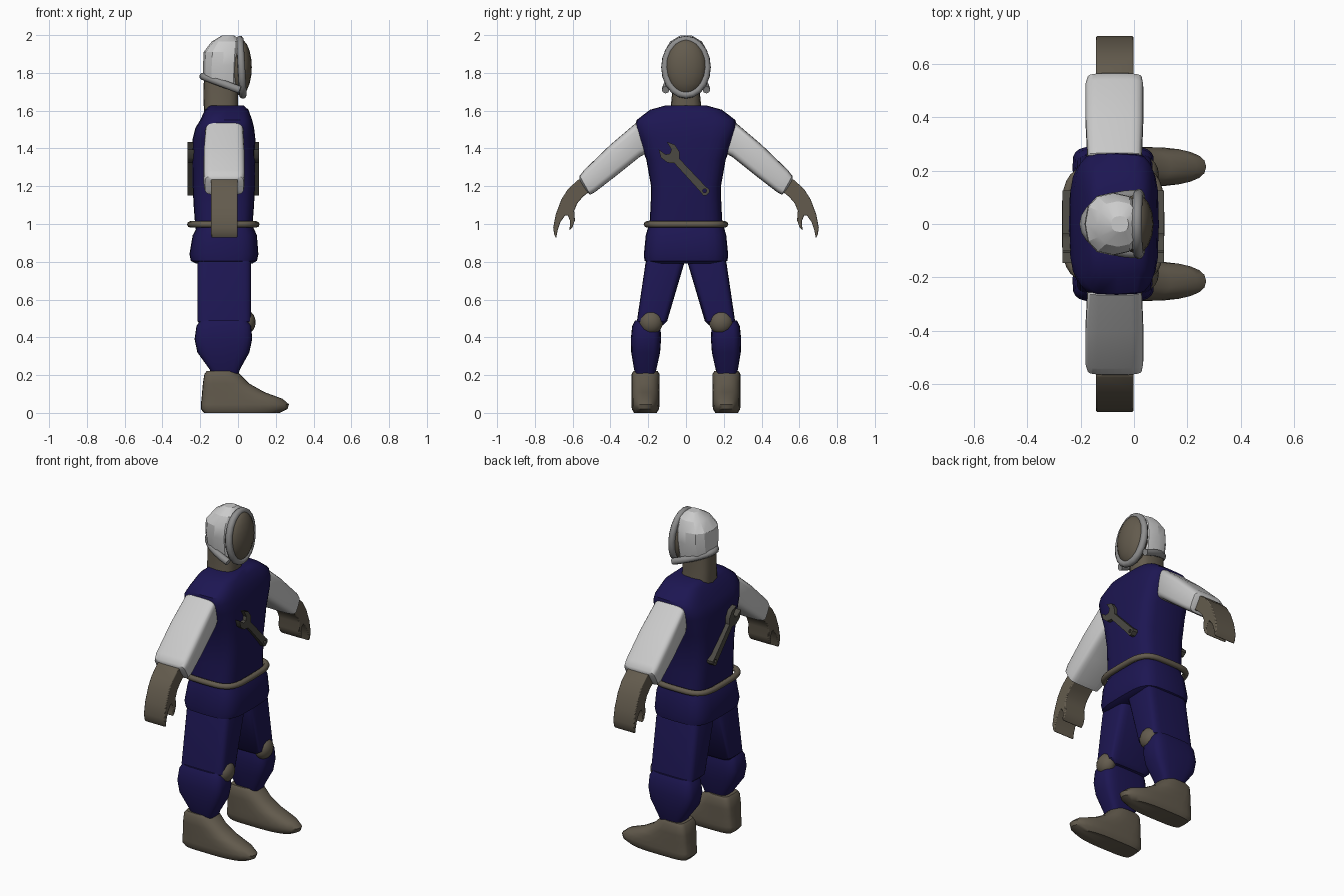
import bpy, bmesh, math
from mathutils import Vector

if "Cube" in bpy.data.objects:
    bpy.data.objects.remove(bpy.data.objects["Cube"])


def material(name, rgb):
    m = bpy.data.materials.new(name)
    m.diffuse_color = (*rgb, 1)
    m.use_nodes = True
    m.node_tree.nodes["Principled BSDF"].inputs["Base Color"].default_value = m.diffuse_color
    return m


NAVY = material("navy_cloth", (0.012, 0.008, 0.085))
BROWN = material("brown_leather", (0.125, 0.105, 0.075))
WHITE = material("white_cloth", (0.8, 0.8, 0.8))
GREY = material("grey_trim", (0.27, 0.27, 0.27))
STEEL = material("dark_steel", (0.07, 0.066, 0.055))


def finish(ob, mat, angle=40, mirror=False):
    ob.data.materials.clear()
    ob.data.materials.append(mat)
    bpy.ops.object.select_all(action='DESELECT')
    ob.select_set(True)
    bpy.context.view_layer.objects.active = ob
    if angle:
        bpy.ops.object.shade_smooth_by_angle(angle=math.radians(angle))
    if mirror:
        mod = ob.modifiers.new("mirror", 'MIRROR')
        mod.use_axis = (False, True, False)
        mod.use_mirror_merge = False
    return ob


def from_bmesh(name, bm):
    bmesh.ops.recalc_face_normals(bm, faces=bm.faces)
    me = bpy.data.meshes.new(name)
    bm.to_mesh(me)
    bm.free()
    ob = bpy.data.objects.new(name, me)
    bpy.context.collection.objects.link(ob)
    return ob


def power(v, p):
    return math.copysign(abs(v) ** (2 / p), v)


def loft(name, sections, mat, n=24, p=4, front=None, angle=40, mirror=False):
    """Skin rounded sections: (x0, x1, (y, z) one edge, (y, z) other edge[, tilt])."""
    bm = bmesh.new()
    rings = []
    for x0, x1, a, b, *tilt in sections:
        t = tilt[0] if tilt else 0
        c = Vector(((x0 + x1) / 2, (a[0] + b[0]) / 2, (a[1] + b[1]) / 2))
        u = Vector((0, a[0] - b[0], a[1] - b[1])) / 2
        ring = []
        for i in range(n):
            w = math.tau * i / n
            cw, sw = round(math.cos(w), 6), round(math.sin(w), 6)
            q = front if front and cw > 0 else p
            cx = power(cw, q)
            ring.append(bm.verts.new(c + Vector((cx * (x1 - x0) / 2, 0, t * cx)) + u * power(sw, q)))
        rings.append(ring)
    for r, s in zip(rings, rings[1:]):
        for i in range(n):
            j = (i + 1) % n
            bm.faces.new((r[i], r[j], s[j], s[i]))
    bm.faces.new(rings[0])
    bm.faces.new(rings[-1])
    return finish(from_bmesh(name, bm), mat, angle, mirror)


def level(x0, x1, y0, y1, z, tilt=0):
    return (x0, x1, (y1, z), (y0, z), tilt)


def prism(name, outline, x0, x1, mat, bevel=0.0, mirror=False):
    bm = bmesh.new()
    f = bm.faces.new([bm.verts.new((x0, y, z)) for y, z in outline])
    ext = bmesh.ops.extrude_face_region(bm, geom=[f])["geom"]
    bmesh.ops.translate(bm, vec=(x1 - x0, 0, 0), verts=[g for g in ext if isinstance(g, bmesh.types.BMVert)])
    ob = from_bmesh(name, bm)
    if bevel:
        mod = ob.modifiers.new("bevel", 'BEVEL')
        mod.width, mod.segments, mod.limit_method = bevel, 2, 'ANGLE'
    return finish(ob, mat, 40, mirror)


def tube(name, pts, r, mat, cyclic=False):
    cu = bpy.data.curves.new(name, 'CURVE')
    cu.dimensions, cu.bevel_depth, cu.bevel_resolution, cu.use_fill_caps = '3D', r, 2, True
    sp = cu.splines.new('POLY')
    sp.points.add(len(pts) - 1)
    for q, co in zip(sp.points, pts):
        q.co = (*co, 1)
    sp.use_cyclic_u = cyclic
    ob = bpy.data.objects.new(name, cu)
    bpy.context.collection.objects.link(ob)
    bpy.ops.object.select_all(action='DESELECT')
    ob.select_set(True)
    bpy.context.view_layer.objects.active = ob
    bpy.ops.object.convert(target='MESH')
    return finish(bpy.context.object, mat, 50)


def ball(name, loc, scale, mat, mirror=False, seg=16):
    bm = bmesh.new()
    bmesh.ops.create_uvsphere(bm, u_segments=seg, v_segments=10, radius=1)
    for v in bm.verts:
        v.co = Vector([c * s + l for c, s, l in zip(v.co, scale, loc)])
    return finish(from_bmesh(name, bm), mat, 40, mirror)


# Boots
loft("boots", [level(-.18, .22, .155, .275, 0), level(-.197, .262, .143, .287, .02),
               level(-.197, .27, .14, .288, .045), level(-.193, .235, .14, .288, .075),
               level(-.19, .14, .14, .288, .11), level(-.186, .06, .14, .288, .155),
               level(-.178, .01, .14, .288, .205), level(-.165, -.01, .15, .278, .222)],
     BROWN, p=5, front=2.4, mirror=True)

# Trousers
loft("lower_legs", [level(-.14, .0, .165, .265, .2), level(-.15, .01, .157, .275, .23),
                    level(-.215, .06, .137, .29, .32), level(-.23, .075, .132, .292, .39),
                    level(-.22, .07, .135, .285, .46), level(-.2, .05, .145, .27, .49)], NAVY, mirror=True)
loft("upper_legs", [level(-.195, .05, .12, .245, .465), level(-.215, .07, .1, .26, .485),
                    level(-.215, .07, .01, .215, .79), level(-.2, .06, .01, .2, .83)], NAVY, p=6, mirror=True)
ball("knee_pads", (.045, .185, .48), (.048, .063, .062), BROWN, mirror=True)
loft("hips", [level(-.22, .075, -.19, .19, .79), level(-.25, .1, -.22, .22, .805),
              level(-.257, .108, -.223, .223, .84), level(-.24, .1, -.213, .213, .94),
              level(-.215, .08, -.2, .2, .985)], NAVY)

# Belt follows the waist
belt = []
for i in range(32):
    w = math.tau * i / 32
    cw, sw = round(math.cos(w), 6), round(math.sin(w), 6)
    belt.append((-.078 + .175 * power(cw, 4), .207 * power(sw, 4), .998))
tube("belt", belt, .017, BROWN, True)

# Vest
loft("torso", [level(-.225, .075, -.195, .195, .97), level(-.235, .085, -.187, .187, 1.1),
               level(-.24, .09, -.185, .185, 1.2), level(-.243, .093, -.21, .21, 1.34),
               level(-.24, .092, -.25, .25, 1.45), level(-.225, .085, -.27, .27, 1.51),
               level(-.2, .075, -.262, .262, 1.55), level(-.175, .055, -.19, .19, 1.605),
               level(-.15, .03, -.11, .11, 1.627)], NAVY, angle=35)

# Sleeves and forearms with two-pronged hands
loft("sleeves", [(-.15, .01, (.2, 1.52), (.2, 1.38)), (-.175, .03, (.265, 1.535), (.245, 1.355)),
                 (-.182, .035, (.40, 1.42), (.37, 1.255)), (-.182, .035, (.54, 1.285), (.48, 1.17)),
                 (-.175, .03, (.563, 1.255), (.507, 1.155)), (-.14, .0, (.565, 1.235), (.52, 1.165))],
     WHITE, p=5, mirror=True)
prism("forearms", [(.5, 1.25), (.57, 1.235), (.625, 1.185), (.66, 1.13), (.69, 1.05), (.703, .98),
                   (.698, .945), (.687, .925), (.68, .965), (.665, 1.01), (.64, 1.045), (.625, 1.045),
                   (.613, 1.015), (.617, .965), (.6, .985), (.588, 1.02), (.592, 1.07),
                   (.575, 1.11), (.545, 1.145), (.5, 1.18)], -.142, -.002, BROWN, .005, True)

# Wrench emblem on chest and back
half = [(0, .012), (.01, .023), (.04, .02), (.24, .018), (.268, .043), (.31, .05),
        (.35, .03), (.305, .02)]
outline = half + [(.293, 0)] + [(s, -t) for s, t in reversed(half)]
d, side = Vector((-.68, .733)), Vector((.733, .68))
tail = Vector((.115, 1.158))
pts = [tail + d * s + side * t for s, t in outline]
for name, x0, x1 in (("front_wrench", .06, .112), ("back_wrench", -.268, -.2)):
    wrench = prism(name, pts, x0, x1, STEEL)
    c = tail + d * .024
    bpy.ops.mesh.primitive_cylinder_add(vertices=6, radius=.011, depth=.3,
                                        location=((x0 + x1) / 2, c.x, c.y), rotation=(0, math.pi / 2, 0))
    cutter = bpy.context.object
    mod = wrench.modifiers.new("hole", 'BOOLEAN')
    mod.operation, mod.object = 'DIFFERENCE', cutter
    bpy.context.view_layer.objects.active = wrench
    bpy.ops.object.modifier_apply(modifier="hole")
    bpy.data.objects.remove(cutter)

# Neck, face and helmet
loft("neck", [level(-.18, .0, -.085, .085, 1.58), level(-.183, .0, -.075, .075, 1.68),
              level(-.18, .0, -.075, .075, 1.8)], BROWN, n=16, p=3)
ball("face", (.01, 0, 1.83), (.063, .112, .15), BROWN)
loft("helmet", [level(-.185, .02, -.1, .1, 1.75, -.04), level(-.185, .025, -.118, .118, 1.84),
                level(-.182, .03, -.115, .115, 1.91), level(-.14, .02, -.085, .085, 1.965),
                level(-.085, -.02, -.03, .03, 1.998)], WHITE, n=12, p=2.4, angle=25)
tube("helmet_face_rim", [(.018 - .008 * math.sin(math.tau * i / 20), .112 * math.cos(math.tau * i / 20),
                          1.83 + .147 * math.sin(math.tau * i / 20)) for i in range(20)], .02, GREY, True)
tube("helmet_neck_rim", [(.01 - .195 * math.sin(math.pi * i / 14), .108 * math.cos(math.pi * i / 14),
                          1.71 + .072 * math.sin(math.pi * i / 14)) for i in range(15)], .02, GREY)
